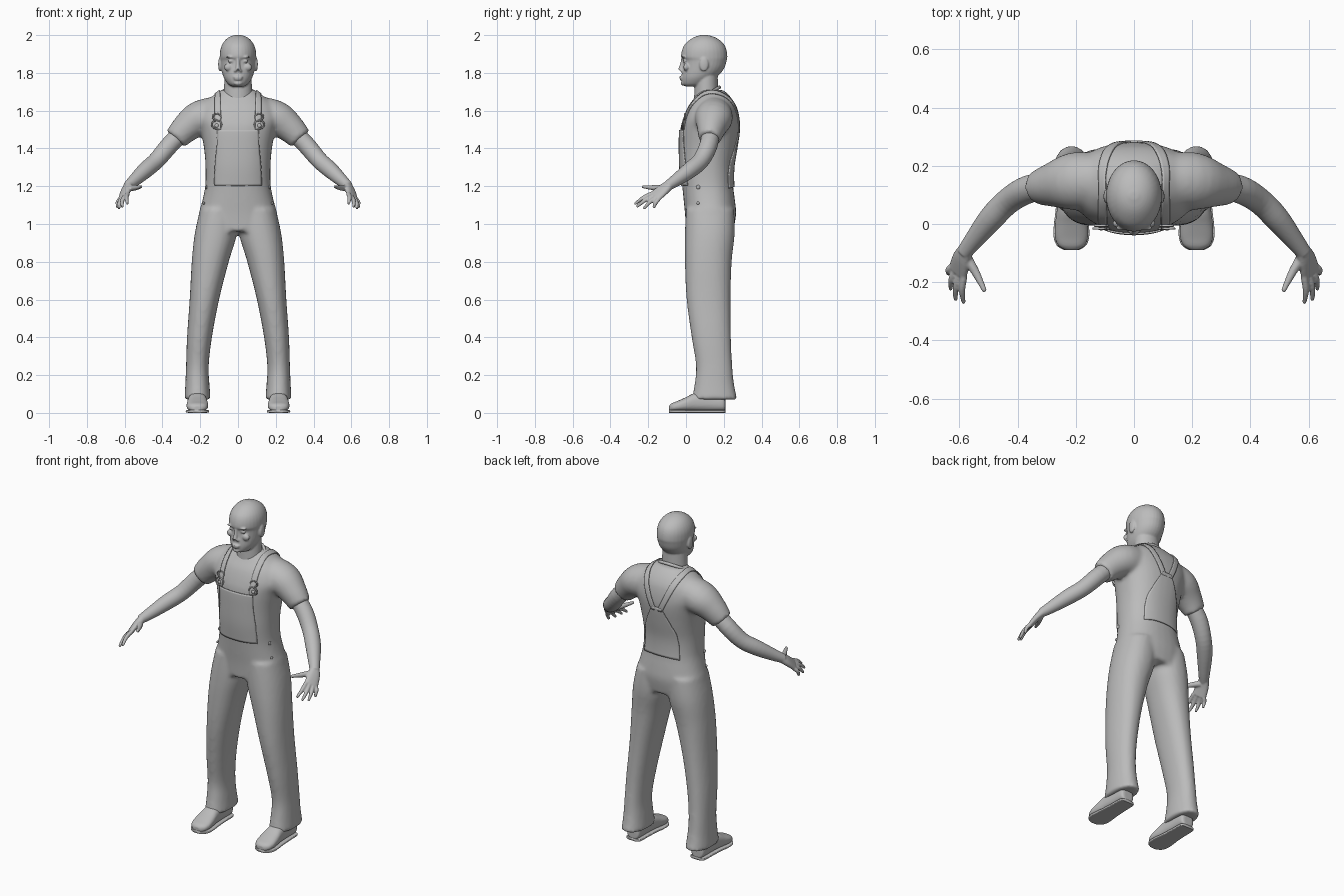
import bpy, bmesh, math
from mathutils import Vector, Matrix

if "Cube" in bpy.data.objects:
    bpy.data.objects.remove(bpy.data.objects["Cube"])

grey = bpy.data.materials.new("plain grey")
grey.use_nodes = True
grey.diffuse_color = (0.5, 0.5, 0.5, 1)
grey.node_tree.nodes["Principled BSDF"].inputs["Base Color"].default_value = (0.5, 0.5, 0.5, 1)
X, Y, Z = Vector((1, 0, 0)), Vector((0, 1, 0)), Vector((0, 0, 1))


def spline(rows, steps=4):
    """Catmull-Rom through rows of numbers."""
    rows = [Vector(r) for r in rows]
    out = []
    for i in range(len(rows) - 1):
        p0, p1, p2 = rows[max(i - 1, 0)], rows[i], rows[i + 1]
        p3 = rows[min(i + 2, len(rows) - 1)]
        for k in range(steps):
            t = k / steps
            out.append(0.5 * (2 * p1 + (p2 - p0) * t + (2 * p0 - 5 * p1 + 4 * p2 - p3) * t * t
                              + (3 * p1 - p0 - 3 * p2 + p3) * t ** 3))
    return out + [rows[-1]]


def tube(bm, rows, axis=None, ref=X, power=2.0, sides=32, flip=1):
    """Loft rings (x, y, z, radius along ref, other radius)."""
    rows = spline(rows)
    rings = []
    for i, r in enumerate(rows):
        c = Vector(r[:3])
        t = axis or (Vector(rows[min(i + 1, len(rows) - 1)][:3])
                     - Vector(rows[max(i - 1, 0)][:3])).normalized()
        u = (ref - t * t.dot(ref)).normalized()
        v = t.cross(u)
        ring = []
        for k in range(sides):
            a = math.tau * k / sides
            ca, sa = math.cos(a), math.sin(a)
            p = c + u * r[3] * math.copysign(abs(ca) ** (2 / power), ca) \
                + v * r[4] * math.copysign(abs(sa) ** (2 / power), sa)
            ring.append(bm.verts.new((p.x * flip, p.y, p.z)))
        rings.append(ring)
    for a, b in zip(rings, rings[1:]):
        for k in range(sides):
            n = (k + 1) % sides
            bm.faces.new((a[k], a[n], b[n], b[k]))
    bm.faces.new(rings[0][::-1])
    bm.faces.new(rings[-1])


def levels(rows, x=0):
    """Horizontal rings from (height, front, back, half width)."""
    return [(x, (f + b) / 2, z, w, (b - f) / 2) for z, f, b, w in rows]


def ball(bm, loc, size):
    m = Matrix.Translation(loc) @ Matrix.Diagonal((*size, 1))
    bmesh.ops.create_uvsphere(bm, u_segments=20, v_segments=12, radius=1, matrix=m)


def finish(bm, name, voxel=0, smooth=0, mirror=False):
    bmesh.ops.recalc_face_normals(bm, faces=bm.faces[:])
    me = bpy.data.meshes.new(name)
    for f in bm.faces:
        f.smooth = True
    bm.to_mesh(me)
    bm.free()
    me.materials.append(grey)
    ob = bpy.data.objects.new(name, me)
    bpy.context.collection.objects.link(ob)
    if voxel:
        m = ob.modifiers.new("fuse", 'REMESH')
        m.mode, m.voxel_size, m.use_smooth_shade = 'VOXEL', voxel, True
        m = ob.modifiers.new("soften", 'SMOOTH')
        m.factor, m.iterations = 0.5, smooth
    if mirror:
        ob.modifiers.new("mirror", 'MIRROR').use_clip = False
    return ob


# Clothing: torso, trouser legs and sleeves fused together
bm = bmesh.new()
tube(bm, levels([
    (0.96, 0, .25, .205), (1.05, -.005, .265, .208), (1.12, -.012, .26, .19),
    (1.2, -.02, .25, .174), (1.3, -.03, .25, .172), (1.4, -.032, .266, .18),
    (1.5, -.03, .28, .2), (1.56, -.015, .278, .22), (1.62, .01, .266, .2),
    (1.66, .038, .245, .16), (1.69, .058, .22, .115), (1.71, .075, .195, .09)]),
    axis=Z, power=2.3)
leg = [(1.08, .10, .10, 0, .255), (.95, .117, .112, -.006, .258), (.8, .147, .098, -.006, .242),
       (.6, .178, .078, .003, .236), (.4, .204, .066, .03, .238), (.25, .215, .06, .053, .245),
       (.15, .215, .064, .045, .255), (.07, .214, .07, .03, .272)]
sleeve = [(.08, .15, 1.58, .09, .1), (.2, .147, 1.56, .1, .094), (.275, .135, 1.508, .078, .078),
          (.33, .125, 1.45, .058, .064)]
for s in (1, -1):
    tube(bm, [(x, (f + b) / 2, z, w, (b - f) / 2) for z, x, w, f, b in leg],
         axis=Z, power=2.2, flip=s)
    tube(bm, sleeve, ref=Y, flip=s)
clothes = finish(bm, "clothes", .011, 6)

# Head with face, ears and neck
bm = bmesh.new()
tube(bm, levels([
    (1.728, .0, .07, .03), (1.74, -.02, .12, .052), (1.77, -.024, .152, .073),
    (1.8, -.022, .185, .084), (1.83, -.018, .205, .09), (1.865, -.016, .215, .094),
    (1.885, -.026, .219, .096), (1.92, -.021, .215, .094), (1.95, -.007, .202, .084),
    (1.975, .02, .177, .066), (1.992, .05, .145, .042), (2.001, .085, .11, .014)]), axis=Z)
tube(bm, [(0, .11, 1.6, .08, .07), (0, .107, 1.7, .075, .063), (0, .108, 1.82, .07, .06)], axis=Z)
tube(bm, [(0, -.014, 1.88, .008, .01), (0, -.02, 1.845, .01, .012), (0, -.029, 1.814, .014, .014)])
ball(bm, (0, -.027, 1.778), (.026, .009, .005))
ball(bm, (0, -.025, 1.767), (.022, .009, .006))
ball(bm, (0, -.016, 1.745), (.022, .012, .012))
for s in (1, -1):
    ball(bm, (s * .013, -.02, 1.811), (.009, .012, .008))
    ball(bm, (s * .038, -.008, 1.862), (.017, .008, .007))
    ball(bm, (s * .04, -.013, 1.884), (.026, .009, .006))
    ball(bm, (s * .05, .002, 1.83), (.024, .016, .02))
    ball(bm, (s * .096, .095, 1.845), (.009, .024, .038))
finish(bm, "head", .005, 3)

# Arm and hand with splayed fingers
bm = bmesh.new()
tube(bm, [(.27, .135, 1.51, .045, .045), (.36, .12, 1.42, .048, .048), (.43, .08, 1.338, .045, .045),
          (.49, .02, 1.285, .043, .043), (.55, -.055, 1.23, .033, .033),
          (.585, -.1, 1.2, .027, .025)], ref=Y)
across = Vector((-.63, -.555, .45)).normalized()
knuckle = Vector((.605, -.165, 1.145))
tube(bm, [(.575, -.085, 1.21, .026, .022), (.592, -.12, 1.182, .036, .019),
          (*knuckle, .041, .014)], ref=across, power=2.4)
tips = [(.585, -.272, 1.105), (.613, -.262, 1.09), (.63, -.225, 1.08), (.637, -.172, 1.085)]
for i, tip in enumerate(tips):
    base = knuckle + across * (.031 - .021 * i)
    mid = base.lerp(Vector(tip), .5) + Vector((.006, 0, .006))
    tube(bm, [(*base, .012, .012), (*mid, .011, .011), (*tip, .007, .007)], sides=16)
tube(bm, [(.575, -.115, 1.19, .018, .018), (.542, -.17, 1.192, .014, .014),
          (.512, -.232, 1.198, .008, .008)], sides=16)
finish(bm, "arms", .0045, 3, mirror=True)

# Shoes: upper and sole, lofted from heel to toe
bm = bmesh.new()
shoe = [(.208, .025, .07), (.195, .043, .085), (.12, .046, .1), (.05, .05, .098), (.0, .056, .075),
        (-.045, .057, .055), (-.075, .045, .043), (-.09, .02, .03)]
tube(bm, [(.215, y, .008 + h / 2, w, h / 2) for y, w, h in shoe], axis=Y, power=2.5)
finish(bm, "shoes", .005, 4, mirror=True)
bm = bmesh.new()
tube(bm, [(.215, y, .008, w + .004, .008) for y, w, h in shoe], axis=Y, power=5)
finish(bm, "soles", mirror=True)


# Overall panels laid onto the clothing
def panel(name, rows, mirror=False, cols=16):
    bm = bmesh.new()
    grid = [[bm.verts.new((r[0] + r[3] * (2 * k / cols - 1), r[1], r[2])) for k in range(cols + 1)]
            for r in spline(rows, 6)]
    for a, b in zip(grid, grid[1:]):
        for k in range(cols):
            bm.faces.new((a[k], a[k + 1], b[k + 1], b[k]))
    ob = finish(bm, name, mirror=mirror)
    m = ob.modifiers.new("lay on", 'SHRINKWRAP')
    m.target, m.wrap_method, m.wrap_mode, m.offset = clothes, 'NEAREST_SURFACEPOINT', 'OUTSIDE_SURFACE', .004
    m = ob.modifiers.new("thickness", 'SOLIDIFY')
    m.thickness, m.offset = .006, 0


panel("bib", [(0, -.05, 1.2, .165), (0, -.05, 1.3, .155), (0, -.05, 1.4, .135), (0, -.05, 1.5, .122)])
panel("back_panel", [(0, .3, 1.2, .165), (0, .3, 1.3, .15), (0, .3, 1.4, .09), (0, .3, 1.5, .03)])
panel("straps", [(.11, -.03, 1.5, .017), (.11, 0, 1.6, .017), (.112, .05, 1.67, .017),
                 (.11, .12, 1.7, .017), (.1, .2, 1.67, .017), (.065, .265, 1.58, .017),
                 (.02, .285, 1.48, .017)], mirror=True, cols=4)

# Shirt collar
bpy.ops.mesh.primitive_torus_add(major_radius=.09, minor_radius=.009, major_segments=40, minor_segments=10,
                                 location=(0, .108, 1.683), rotation=(math.radians(31), 0, 0))
collar = bpy.context.object
collar.name = "collar"
collar.scale.y = .9
collar.data.materials.append(grey)
bpy.ops.object.shade_smooth()

# Strap buckles and side buttons, placed on the cloth surface
bpy.context.view_layer.update()
cloth = clothes.evaluated_get(bpy.context.evaluated_depsgraph_get())


def surface(start, direction):
    hit, loc, normal, _ = cloth.ray_cast(Vector(start), direction)
    return (loc, normal) if hit else (Vector(start), -direction)


bm = bmesh.new()
for s in (1, -1):
    for z, w, h in ((1.565, .022, .016), (1.525, .026, .022)):
        p, n = surface((s * .11, -.5, z), Y)
        p += n * .008
        loop = [(p.x + w * math.cos(a), p.y, p.z + h * math.sin(a), .004, .004)
                for a in (math.tau * k / 12 for k in range(13))]
        tube(bm, loop, ref=Y, sides=8)
    p, n = surface((s * .11, -.5, 1.52), Y)
    ball(bm, p + n * .008, (.011, .006, .011))
finish(bm, "strap_buckles")
bm = bmesh.new()
for s in (1, -1):
    for z, r in ((1.195, .011), (1.11, .008)):
        p, n = surface((s * .5, .065, z), -X * s)
        ball(bm, p + n * .003, (.006, r, r))
finish(bm, "side_buttons")
